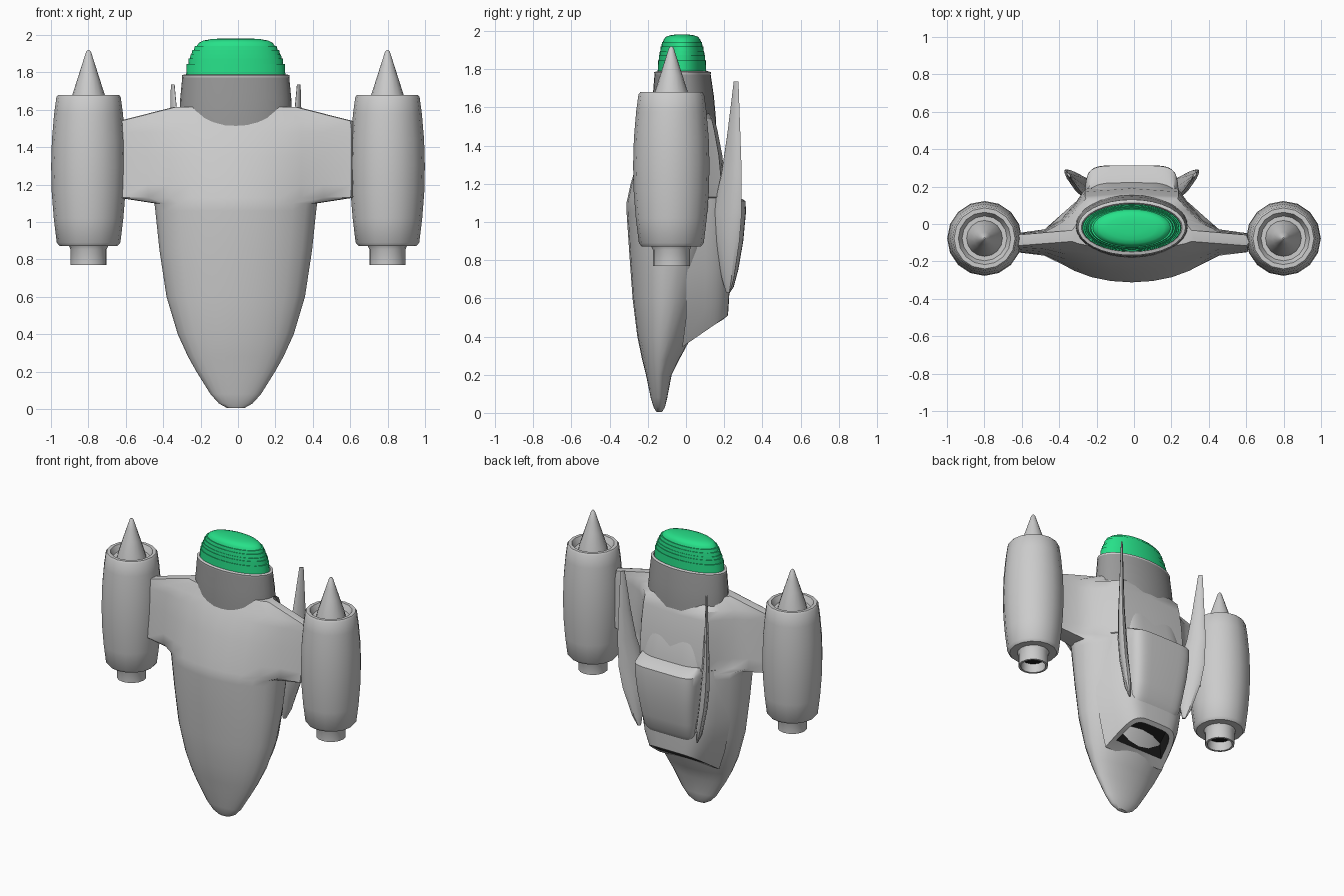
import bpy, bmesh, math
from math import sin, cos, pi, radians

CX = -0.012  # centre line of the fuselage


def material(name, r, g, b):
    m = bpy.data.materials.new(name)
    m.diffuse_color = (r, g, b, 1)
    return m


GREEN = material("glow_green", 0.02, 0.75, 0.25)
DARK = material("dark_grey", 0.32, 0.32, 0.32)
BLACK = material("black", 0.01, 0.01, 0.01)


def loft(name, rings, mat=None, closed=True, caps=(True, True), angle=35):
    """Skin a list of equal-length point rings."""
    bm = bmesh.new()
    rows = [[bm.verts.new(p) for p in r] for r in rings]
    n = len(rows[0])
    for a, b in zip(rows, rows[1:]):
        for i in range(n if closed else n - 1):
            j = (i + 1) % n
            bm.faces.new((a[i], a[j], b[j], b[i]))
    if caps[0]:
        bm.faces.new(rows[0][::-1])
    if caps[1]:
        bm.faces.new(rows[-1])
    bmesh.ops.remove_doubles(bm, verts=bm.verts, dist=0.0002)
    bmesh.ops.recalc_face_normals(bm, faces=bm.faces)
    me = bpy.data.meshes.new(name)
    bm.to_mesh(me)
    bm.free()
    me.shade_smooth()
    me.set_sharp_from_angle(angle=radians(angle))
    ob = bpy.data.objects.new(name, me)
    bpy.context.collection.objects.link(ob)
    if mat:
        me.materials.append(mat)
    return ob


def ellipse(cx, cy, rx, ry, z, n):
    return [(cx + rx * cos(2 * pi * i / n), cy + ry * sin(2 * pi * i / n), z) for i in range(n)]


# Fuselage with blended wings: half outline of the wing section, front to back
WING = [(0, -.31), (.12, -.303), (.24, -.275), (.35, -.23), (.47, -.17), (.62, -.152), (.635, -.1),
        (.62, -.048), (.47, -.03), (.38, .03), (.31, .11), (.25, .2), (0, .22)]


def body_ring(z, w, yf, ys, yb, s):
    half = []
    for i, (wx, wy) in enumerate(WING):
        a = pi * i / 12
        ex = w * sin(a)
        ey = ys - (ys - yf) * cos(a) if i <= 6 else ys - (yb - ys) * cos(a)
        k = (yf + .1) / -.21 if i <= 6 else (yb + .1) / .32
        wy = -.1 + (wy + .1) * k
        half.append((ex + (wx - ex) * s, ey + (wy - ey) * s))
    pts = half + [(-x, y) for x, y in half[-2:0:-1]]
    return [(CX + x, y, z) for x, y in pts]


loft("fuselage", [body_ring(*r) for r in (
    (.005, .045, -.155, -.14, -.125, 0),
    (.03, .09, -.17, -.14, -.11, 0),
    (.08, .135, -.185, -.14, -.098, 0),
    (.2, .21, -.21, -.14, -.075, 0),
    (.28, .255, -.23, -.135, -.035, 0),
    (.4, .31, -.255, -.125, .03, 0),
    (.6, .37, -.28, -.11, .1, 0),
    (.85, .408, -.298, -.1, .16, 0),
    (1.06, .43, -.312, -.1, .2, 0),
    (1.10, .435, -.312, -.1, .2, 0),
    (1.13, .435, -.305, -.1, .21, .97),
    (1.2, .43, -.29, -.1, .205, 1),
    (1.35, .42, -.245, -.1, .19, 1),
    (1.48, .40, -.2, -.1, .165, 1),
    (1.54, .40, -.165, -.1, .15, .97),
    (1.615, .33, -.13, -.08, .1, 0))], angle=40)


# Dorsal trunk with the intake scoop, and the canopy on top of it
def arch(zb, zt, wb, wt, y0, yt, e=.4):
    pts = []
    for i in range(25):
        c, s = cos(pi * i / 24), max(sin(pi * i / 24), 0)
        u = s ** e
        x = math.copysign(abs(c) ** e if abs(c) > 1e-6 else 0, c) * (wb + (wt - wb) * u)
        pts.append((CX + x, y0 + (yt - y0) * u, zb + (zt - zb) * u))
    return pts


mouth = arch(.39, .49, .19, .155, .035, .195)
throat = arch(.50, .60, .18, .15, .035, .19)
loft("dorsal_trunk", [mouth] + [arch(*r) for r in (
    (.345, .51, .24, .19, -.02, .22),
    (.5, .6, .30, .215, 0, .226),
    (.75, .75, .35, .235, 0, .232),
    (1.1, 1.1, .36, .24, 0, .232),
    (1.3, 1.3, .30, .22, 0, .19),
    (1.5, 1.5, .27, .2, 0, .13))], caps=(False, True))
loft("intake_throat", [mouth, throat], BLACK, caps=(False, True))

loft("canopy", [arch(*r, .35) for r in (
    (.62, .62, .19, .18, .12, .224),
    (.66, .66, .21, .195, .12, .25),
    (.75, .75, .225, .205, .12, .274),
    (.9, .9, .245, .225, .12, .3),
    (1.05, 1.05, .255, .24, .12, .314),
    (1.11, 1.11, .255, .24, .12, .312),
    (1.14, 1.125, .25, .235, .12, .285),
    (1.17, 1.15, .24, .23, .12, .235))])


# Swept fins, canted outward
def fin_ring(side, z, y0, y1, t, dx):
    pts = []
    for i in range(10):
        a = 2 * pi * i / 10
        y = (y0 + y1) / 2 + (y1 - y0) / 2 * cos(a)
        x = .335 + (y - .26) * .7 + dx + t / 2 * sin(a)
        pts.append((CX + side * x, y - t * .3 * sin(a), z))
    return pts


for side, label in ((-1, "left"), (1, "right")):
    loft(label + "_fin", [fin_ring(side, *r) for r in (
        (.63, .21, .23, .01, -.075),
        (.70, .19, .25, .04, -.06),
        (.9, .15, .28, .05, -.025),
        (1.05, .14, .292, .05, -.01),
        (1.25, .185, .292, .035, 0),
        (1.45, .215, .285, .024, 0),
        (1.735, .25, .275, .01, 0))])

# Engine cowl, rim and stepped green exhaust
loft("engine_cowl", [ellipse(CX, cy, rx, ry, z, 32) for rx, ry, cy, z in (
    (.30, .17, -.01, 1.42), (.302, .168, -.012, 1.55), (.297, .16, -.014, 1.66),
    (.286, .147, -.018, 1.775))], DARK)
loft("cowl_rim", [ellipse(CX, -.018, rx, rx - .139, z, 32) for rx, z in (
    (.286, 1.772), (.288, 1.785), (.27, 1.79), (.26, 1.775))])
steps = [(.266, 1.77), (.262, 1.845), (.254, 1.845), (.252, 1.875), (.245, 1.875), (.242, 1.895),
         (.237, 1.895), (.232, 1.92), (.224, 1.92), (.218, 1.942), (.208, 1.942),
         (.198, 1.957), (.175, 1.97), (.13, 1.978), (.07, 1.982)]
loft("exhaust_glow", [ellipse(CX, -.021, r, max(r - .14, r * .48), z, 32) for r, z in steps], GREEN)

# Engine pods with spinner, recessed inlet and nozzle
POD = [(.076, .84), (.082, .77), (.097, .77), (.097, .855), (.105, .872), (.155, .872), (.17, .89),
       (.186, 1.02), (.197, 1.16), (.2, 1.3), (.196, 1.44), (.184, 1.58), (.172, 1.668), (.163, 1.68),
       (.14, 1.68), (.12, 1.64), (.1, 1.64)]
SPINNER = [(.098, 1.63), (.09, 1.67), (.058, 1.77), (.034, 1.845), (.013, 1.91), (.004, 1.92)]
for side, label in ((-1, "left"), (1, "right")):
    for part, prof, mat in (("engine_pod", POD, None), ("spinner", SPINNER, None),
                            ("nozzle_core", [(.077, .832), (.074, .838)], BLACK)):
        loft(label + "_" + part, [ellipse(side * .799, -.077, r, r, z, 16) for r, z in prof], mat)
